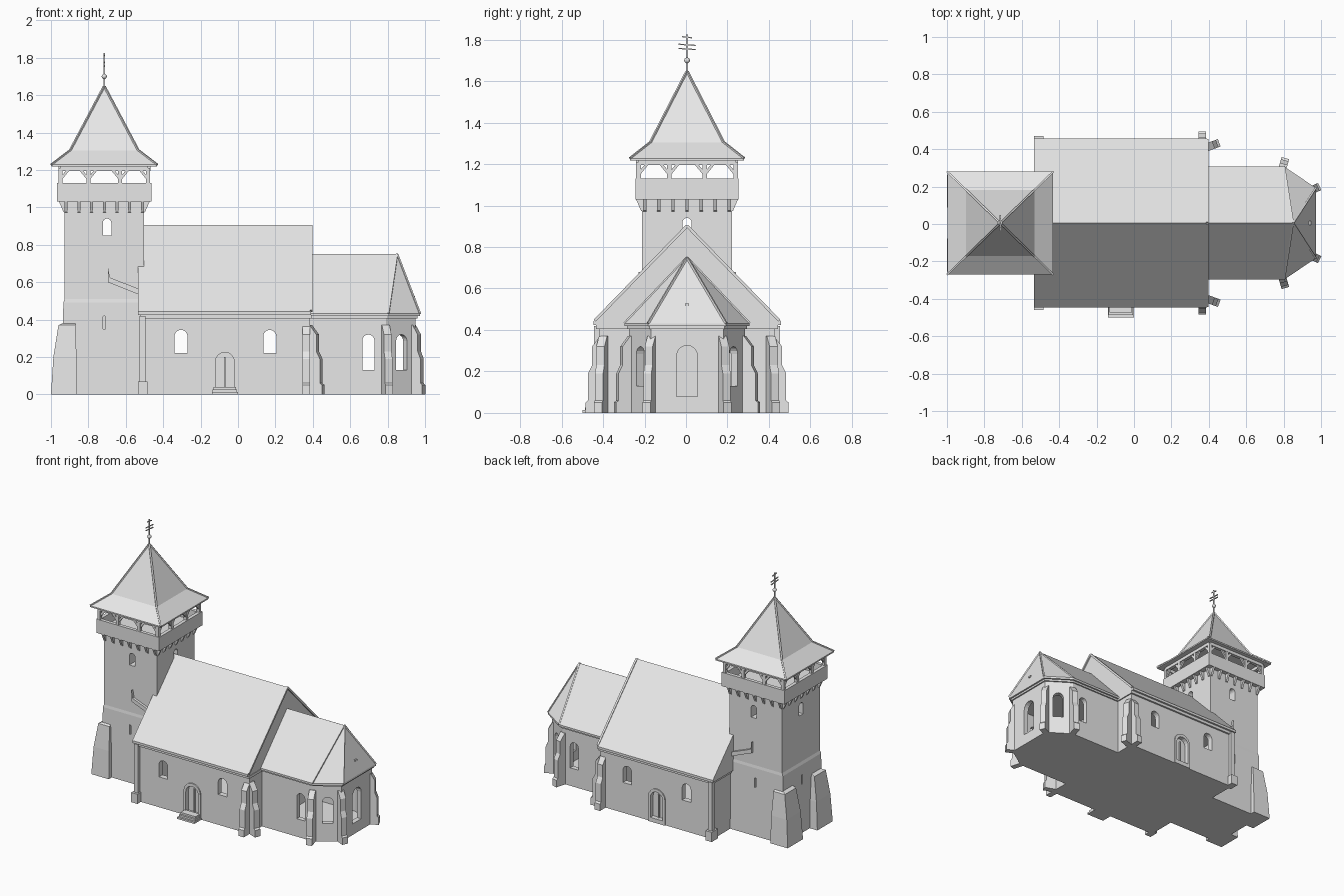
import bpy, bmesh, math
from mathutils import Vector

cube = bpy.data.objects.get("Cube")
if cube:
    bpy.data.objects.remove(cube)

stone = bpy.data.materials.new("pale_grey")
stone.use_nodes = True
GREY = (0.8, 0.8, 0.8, 1)
stone.diffuse_color = GREY
stone.node_tree.nodes["Principled BSDF"].inputs["Base Color"].default_value = GREY

CY = 0.005      # centre line of the building
TX = -0.715     # centre of the tower


def loft(name, rings):
    """Skin a list of equal rings and cap both ends."""
    bm = bmesh.new()
    rows = [[bm.verts.new(p) for p in ring] for ring in rings]
    n = len(rows[0])
    for a, b in zip(rows, rows[1:]):
        for i in range(n):
            j = (i + 1) % n
            bm.faces.new((a[i], a[j], b[j], b[i]))
    bm.faces.new(rows[0])
    bm.faces.new(rows[-1])
    bmesh.ops.recalc_face_normals(bm, faces=bm.faces)
    mesh = bpy.data.meshes.new(name)
    bm.to_mesh(mesh)
    bm.free()
    mesh.materials.append(stone)
    ob = bpy.data.objects.new(name, mesh)
    bpy.context.scene.collection.objects.link(ob)
    return ob


def rect(cx, cy, hx, hy, z):
    return [(cx - hx, cy - hy, z), (cx + hx, cy - hy, z),
            (cx + hx, cy + hy, z), (cx - hx, cy + hy, z)]


def box(name, cx, cy, hx, hy, z0, z1):
    return loft(name, [rect(cx, cy, hx, hy, z0), rect(cx, cy, hx, hy, z1)])


def prism(name, poly, z0, z1):
    return loft(name, [[(x, y, z) for x, y in poly] for z in (z0, z1)])


def fin(name, x, y, degrees, profile, width):
    """Extrude an (outward, height) profile sideways, facing the angle."""
    a = math.radians(degrees)
    c, s = math.cos(a), math.sin(a)
    return loft(name, [[(x + c * o - s * w, y + s * o + c * w, z) for o, z in profile]
                       for w in (-width / 2, width / 2)])


def arch(name, x, y, degrees, width, z0, z1, inward, outward):
    """Round-headed block through a wall."""
    a = math.radians(degrees)
    c, s = math.cos(a), math.sin(a)
    r = width / 2
    pts = [(-r, z0), (r, z0)]
    pts += [(r * math.cos(t * math.pi / 8), z1 - r + r * math.sin(t * math.pi / 8)) for t in range(9)]
    return loft(name, [[(x + c * o - s * w, y + s * o + c * w, z) for w, z in pts]
                       for o in (-inward, outward)])


def rod(name, a, b, half, up=Vector((0, 0, 1))):
    a, b = Vector(a), Vector(b)
    d = (b - a).normalized()
    if abs(d.dot(up)) > 0.99:
        up = Vector((1, 0, 0))
    u = d.cross(up).normalized() * half
    v = d.cross(u).normalized() * half
    return loft(name, [[p - u - v, p + u - v, p + u + v, p - u + v] for p in (a, b)])


def cut(ob, cutters):
    for k in cutters:
        m = ob.modifiers.new("cut", 'BOOLEAN')
        m.operation, m.solver, m.object = 'DIFFERENCE', 'EXACT', k
    bpy.context.view_layer.update()
    done = ob.evaluated_get(bpy.context.evaluated_depsgraph_get())
    mesh = bpy.data.meshes.new_from_object(done)
    ob.modifiers.clear()
    ob.data = mesh
    for k in cutters:
        bpy.data.objects.remove(k)


# Nave walls with windows and doorways
nave = box("nave_walls", -0.065, CY, 0.45, 0.425, 0, 0.43)
cutters = [box("cutter", -0.065, CY, 0.41, 0.385, 0.01, 0.42)]
for s in (-1, 1):
    y = CY + s * 0.425
    for x in (-0.305, 0.17):
        cutters.append(arch("cutter", x, y, s * 90, 0.07, 0.22, 0.345, 0.06, 0.06))
    cutters.append(arch("cutter", -0.07, y, s * 90, 0.1, 0.03, 0.225, 0.025, 0.06))
    frame = arch("door_frame", -0.07, y, s * 90, 0.135, 0.0, 0.247, 0.01, 0.008)
    cut(frame, [arch("cutter", -0.07, y, s * 90, 0.1, 0.03, 0.225, 0.06, 0.06)])
    box("door_post", -0.07, y - s * 0.022, 0.004, 0.006, 0.03, 0.2)
cut(nave, cutters)
for i in range(3):
    box("door_step", -0.07, -0.46 + i * 0.007, 0.07 - i * 0.005, 0.04 - i * 0.007,
        i * 0.013, (i + 1) * 0.013)

# Nave cornice and gabled roof
box("nave_cornice", -0.065, CY, 0.458, 0.438, 0.405, 0.425)
gable = [(-0.452, 0.425), (0.452, 0.425), (0.452, 0.442), (0, 0.905), (-0.452, 0.442)]
loft("nave_roof", [[(x, CY + y, z) for y, z in gable] for x in (-0.535, 0.39)])
for s in (-1, 1):
    rod("gable_edge", (0.392, CY + s * 0.445, 0.445), (0.392, CY, 0.902), 0.007)


def apse(o, start=0.37):
    """Plan of the choir, grown outward by o."""
    side = [(start, 0.28 + o), (0.79 + o * 0.6, 0.28 + o), (0.95 + o, 0.175 + o * 0.6)]
    return [(x, CY - y) for x, y in side] + [(x, CY + y) for x, y in reversed(side)]


# Choir walls with windows
choir = prism("choir_walls", apse(0), 0, 0.42)
cutters = [prism("cutter", apse(-0.035, 0.41), 0.01, 0.41),
           arch("cutter", 0.95, CY, 0, 0.1, 0.08, 0.325, 0.06, 0.06)]
for s in (-1, 1):
    cutters.append(arch("cutter", 0.697, CY + s * 0.28, s * 90, 0.065, 0.13, 0.32, 0.06, 0.06))
    cutters.append(arch("cutter", 0.875, CY + s * 0.226, s * 57, 0.07, 0.13, 0.32, 0.06, 0.06))
cut(choir, cutters)

# Choir cornice and hipped roof
prism("choir_cornice", apse(0.01), 0.405, 0.42)
eave = apse(0.022, 0.385)
ridge = [(0.385, CY), (0.85, CY), (0.851, CY - 0.001), (0.851, CY + 0.001), (0.85, CY + 0.001), (0.385, CY + 0.001)]
loft("choir_roof", [[(x, y, 0.418) for x, y in eave], [(x, y, 0.432) for x, y in eave],
                    [(x, y, 0.75) for x, y in ridge]])
for x, y in eave[1:5]:
    rod("choir_hip", (x, y, 0.432), (0.85, CY, 0.75), 0.005)
box("roof_vent", 0.935, CY, 0.012, 0.01, 0.515, 0.527)

# Stepped buttresses
step = [(-0.03, 0), (0.07, 0), (0.07, 0.05), (0.058, 0.06), (0.058, 0.19), (0.038, 0.23),
        (0.038, 0.32), (0, 0.37), (-0.03, 0.37)]
for s in (-1, 1):
    fin("nave_buttress", 0.365, CY + s * 0.42, s * 90, step, 0.042)
    fin("nave_buttress", 0.39, CY + s * 0.405, s * 20, step, 0.042)
    fin("choir_buttress", 0.79, CY + s * 0.28, s * 74, step, 0.042)
    fin("choir_buttress", 0.942, CY + s * 0.172, s * 25, [(o * 0.8, z) for o, z in step], 0.042)
    box("corner_pilaster", -0.51, CY + s * 0.43, 0.016, 0.018, 0, 0.42)
    box("pilaster_base", -0.51, CY + s * 0.43, 0.025, 0.035, 0, 0.07)

# Tower shaft with ledge and openings
shaft = loft("tower_shaft", [rect(TX, CY, hx, hy, z) for hx, hy, z in (
    (0.224, 0.224, 0), (0.219, 0.22, 0.49), (0.212, 0.217, 0.51), (0.212, 0.217, 1.04))])
cutters = [arch("cutter", TX + 0.015, CY, a, 0.045, 0.85, 0.94, 0.3, 0.3) for a in (0, 90)]
for a in (90, 180, 270):
    c, s = math.cos(math.radians(a)), math.sin(math.radians(a))
    cutters.append(arch("cutter", TX + 0.22 * c, CY + 0.22 * s, a, 0.012, 0.35, 0.42, 0.03, 0.05))
cut(shaft, cutters)

# Heavy tower corner buttresses and small side copings
for s in (-1, 1):
    loft("tower_buttress", [rect(-0.93, CY + s * 0.17, 0.07, 0.088, 0),
                            rect(-0.925, CY + s * 0.17, 0.062, 0.08, 0.2),
                            rect(-0.915, CY + s * 0.17, 0.045, 0.065, 0.37),
                            rect(-0.9, CY + s * 0.16, 0.03, 0.05, 0.385)])
    fin("side_coping", -0.52, CY + s * 0.22, 180,
        [(0, 0.53), (0.175, 0.6), (0.175, 0.68), (0.165, 0.625), (0, 0.56)], 0.03)

# Parapet on corbels
loft("parapet", [rect(TX, CY, 0.252 - t, 0.248 - t, z) for t, z in (
    (0, 1.03), (0, 1.13), (0.025, 1.13), (0.025, 1.06))])
for a in range(0, 360, 90):
    c, s = math.cos(math.radians(a)), math.sin(math.radians(a))
    for i in range(7):
        w = (i - 3) * 0.068
        fin("corbel", TX + c * 0.21 - s * w, CY + s * 0.214 + c * w, a,
            [(-0.01, 0.965), (0.008, 0.975), (0.034, 1.035), (-0.01, 1.035)], 0.016)

# Open belfry: posts, braces and top beams on each side
H = 0.234
for a in range(0, 360, 90):
    c, s = math.cos(math.radians(a)), math.sin(math.radians(a))

    def at(w, z):
        return (TX + c * H - s * w, CY + s * H + c * w, z)

    rod("belfry_beam", at(-H, 1.207), at(H, 1.207), 0.012)
    for w in (-H, -0.085, 0.085):
        rod("belfry_post", at(w, 1.1), at(w, 1.21), 0.011)
    for w, d in ((-H, 1), (-0.085, -1), (-0.085, 1), (0.085, -1), (0.085, 1), (H, -1)):
        rod("belfry_brace", at(w, 1.15), at(w + d * 0.045, 1.205), 0.007)

# Flared tower roof with hip ridges
levels = [(0.283, 1.218), (0.283, 1.228), (0.182, 1.305), (0.002, 1.645)]
loft("tower_roof", [rect(TX, CY, h, h * 0.97, z) for h, z in levels])
for sx in (-1, 1):
    for sy in (-1, 1):
        path = [(TX + sx * h, CY + sy * h * 0.97, z) for h, z in levels[1:]]
        for p, q in zip(path, path[1:]):
            rod("tower_hip", p, q, 0.005)

# Finial
rod("finial_rod", (TX, CY, 1.62), (TX, CY, 1.825), 0.004)
for z, half in ((1.755, 0.042), (1.775, 0.042), (1.812, 0.024)):
    rod("finial_bar", (TX, CY - half, z + 0.003), (TX, CY + half, z - 0.003), 0.003)
bpy.ops.mesh.primitive_uv_sphere_add(segments=16, ring_count=8, radius=0.014, location=(TX, CY, 1.7))
ball = bpy.context.object
ball.name = "finial_ball"
ball.data.materials.append(stone)
bpy.ops.object.shade_smooth_by_angle()
